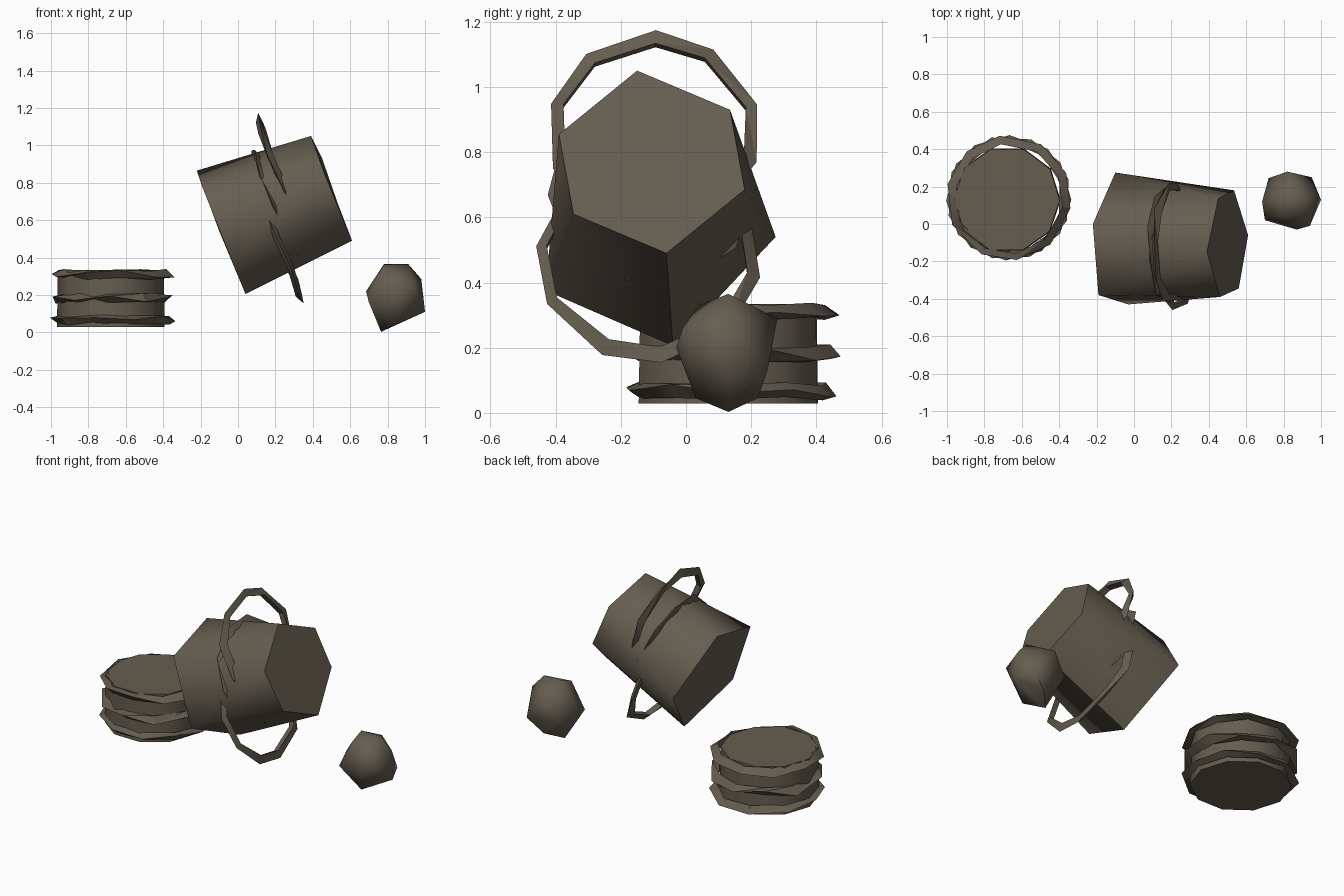
import bpy, bmesh, math, random
from mathutils import Matrix, Vector

cube = bpy.data.objects.get("Cube")
if cube:
    bpy.data.objects.remove(cube, do_unlink=True)

weathered = bpy.data.materials.new("weathered_brown")
weathered.use_nodes = True
COLOUR = (0.13, 0.11, 0.08, 1)
weathered.diffuse_color = COLOUR
weathered.node_tree.nodes["Principled BSDF"].inputs["Base Color"].default_value = COLOUR
random.seed(4)


def finish(name, bm, angle):
    bmesh.ops.recalc_face_normals(bm, faces=bm.faces)
    mesh = bpy.data.meshes.new(name)
    bm.to_mesh(mesh)
    bm.free()
    mesh.materials.append(weathered)
    obj = bpy.data.objects.new(name, mesh)
    bpy.context.collection.objects.link(obj)
    bpy.ops.object.select_all(action='DESELECT')
    obj.select_set(True)
    bpy.context.view_layer.objects.active = obj
    bpy.ops.object.shade_smooth_by_angle(angle=math.radians(angle))
    return obj


def hull(name, points, angle):
    """Rough solid wrapped around a few corner points."""
    bm = bmesh.new()
    for p in points:
        bm.verts.new(p)
    bmesh.ops.convex_hull(bm, input=bm.verts)
    bmesh.ops.dissolve_limit(bm, angle_limit=math.radians(4), verts=bm.verts, edges=bm.edges)
    return finish(name, bm, angle)


def hoop(name, centre, radius, sides, phase, tilt=0, width=0.045, height=0.035):
    """Bent, uneven loop with a three-sided section."""
    bm = bmesh.new()
    place = Matrix.Translation(centre) @ Matrix.Rotation(math.radians(tilt), 4, 'Y')
    rings = []
    for i in range(sides):
        a = math.radians(phase) + math.tau * i / sides + random.uniform(-0.06, 0.06)
        shift = random.uniform(-0.008, 0.008)
        inner = radius - width * random.uniform(0.7, 1.1)
        section = ((radius, shift + random.uniform(-0.5, 0.5) * height),
                   (inner, shift + height / 2), (inner, shift - height / 2))
        rings.append([bm.verts.new(place @ Vector((r * math.cos(a), r * math.sin(a), z)))
                      for r, z in section])
    for i in range(sides):
        p, q = rings[i], rings[(i + 1) % sides]
        for j in range(3):
            k = (j + 1) % 3
            bm.faces.new((p[j], q[j], q[k]))
            bm.faces.new((p[j], q[k], p[k]))
    return finish(name, bm, 25)


# Tilted cask: six-sided right end, wider five-sided left end
right_end = [(.39, -.15, 1.05), (.45, .135, .93), (.535, .18, .685),
             (.61, -.06, .49), (.56, -.345, .61), (.46, -.39, .855)]
left_end = [(-.22, 0, .865), (-.19, -.38, .775), (-.03, -.43, .375),
            (.04, -.04, .205), (-.1, .275, .54)]
hull("tilted_cask", right_end + left_end, 56)

# Loose hoops that have slipped around the cask
hoop("cask_upper_hoop", (.21, -.1, .86), .33, 10, 0, 69.5)
hoop("cask_middle_hoop", (.19, -.105, .69), .32, 10, 20, 69.5)
hoop("cask_lower_hoop", (.225, -.115, .475), .347, 10, 10, 69.5)

# Upright short drum
bm = bmesh.new()
bmesh.ops.create_cone(bm, cap_ends=True, segments=10, radius1=.288, radius2=.283, depth=.305,
                      matrix=Matrix.Translation((-.68, .13, .182)) @ Matrix.Rotation(.3, 4, 'Z'))
finish("short_drum", bm, 40)

# Drum hoops
for label, z, phase in (("lower", .065, 0), ("middle", .185, 14), ("upper", .31, 26)):
    hoop("drum_" + label + "_hoop", (-.67, .14, z), .335, 10, phase, height=.045)

# Rounded stone
hull("round_stone", [
    (.685, .12, .22), (.78, .13, .365), (.91, .13, .365), (.98, .15, .285),
    (1, .13, .11), (.765, .13, .003), (.7, .02, .16), (.72, .245, .17),
    (.82, .28, .29), (.95, .25, .13), (.94, -.01, .26), (.87, -.03, .2),
    (.78, .04, .33), (.85, .22, .045), (.85, .03, .045)], 58)
